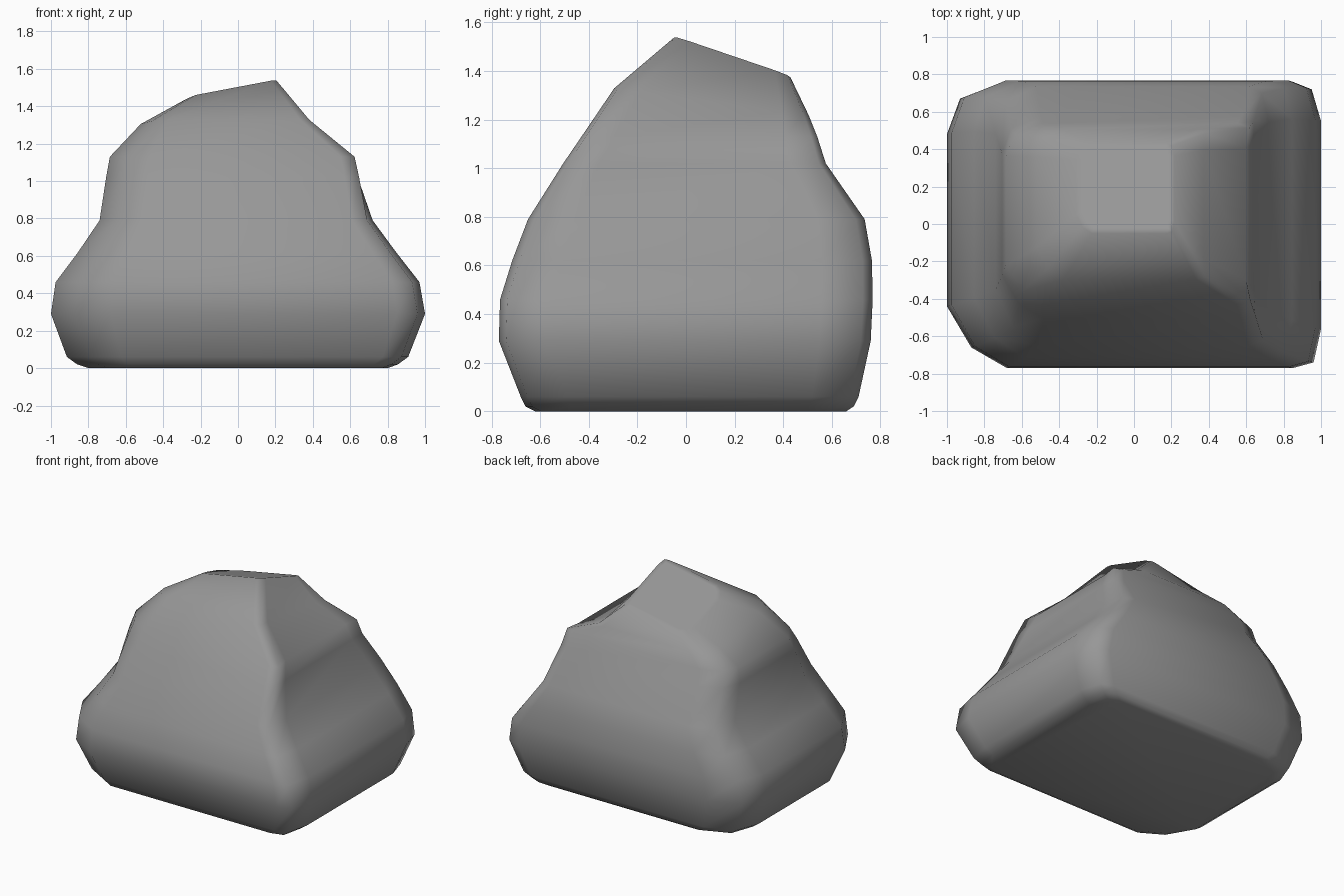
import bpy, bmesh

if "Cube" in bpy.data.objects:
    bpy.data.objects.remove(bpy.data.objects["Cube"])

# Cross-sections of the boulder: height, left, right, front, back
LEVELS = [
    (0.005, -0.80, 0.80, -0.62, 0.66),
    (0.02, -0.86, 0.855, -0.66, 0.69),
    (0.06, -0.915, 0.91, -0.68, 0.71),
    (0.29, -1.00, 1.00, -0.77, 0.76),
    (0.46, -0.975, 0.97, -0.765, 0.768),
    (0.62, -0.855, 0.845, -0.715, 0.765),
    (0.79, -0.74, 0.72, -0.65, 0.735),
    (1.02, -0.705, 0.675, -0.505, 0.575),
    (1.13, -0.685, 0.65, -0.43, 0.54),
    (1.33, -0.52, 0.40, -0.295, 0.505),
    (1.45, -0.31, 0.215, -0.05, 0.43),
]
# Corner cuts, anticlockwise from front left: along x, along y, middle x, middle y
CUTS = [(0.32, 0.33, 0.13, 0.11), (0.15, 0.21, 0.04, 0.03),
        (0.15, 0.21, 0.05, 0.04), (0.30, 0.28, 0.07, 0.09)]


def ring_points(index, level):
    z, left, right, front, back = level
    sx, sy = (right - left) / 2, (back - front) / 1.53
    # The right face is a little flatter than its corner ridges
    face_right = right
    if 0.8 < z < 1.4:
        face_right = right - 0.25 * max(0, right - (0.97 - 0.78 * (z - 0.46)))
    points = []
    corners = [(left, front, 1, 1, left), (right, front, -1, 1, face_right),
               (right, back, -1, -1, face_right), (left, back, 1, -1, left)]
    for i, ((x, y, dx, dy, fx), (cx, cy, mx, my)) in enumerate(zip(corners, CUTS)):
        trio = [(fx, y + dy * cy * sy),
                (x + dx * mx * sx, y + dy * my * sy),
                (x + dx * cx * sx, y)]
        points += trio if i % 2 == 0 else trio[::-1]

    # The crown leans down to the back and left
    def height(x, y):
        if index == len(LEVELS) - 1:
            return 1.452 + 0.19 * (x + 0.27) - 0.34 * (y + 0.05)
        if index == len(LEVELS) - 2:
            return z - 0.14 * (y + 0.3)
        return z
    return [(x, y, height(x, y)) for x, y in points]


# Boulder: rings joined into one closed skin
bm = bmesh.new()
rings = [[bm.verts.new(p) for p in ring_points(i, lv)] for i, lv in enumerate(LEVELS)]
for low, high in zip(rings, rings[1:]):
    n = len(low)
    for i in range(n):
        j = (i + 1) % n
        bm.faces.new((low[i], low[j], high[j], high[i]))
# Flat underside and sloping top, with a narrow rim to soften the crown
for v in rings[0]:
    v.co.z = 0.0
bm.faces.new(rings[0][::-1])
top = bm.faces.new(rings[-1])
bmesh.ops.recalc_face_normals(bm, faces=bm.faces)
bmesh.ops.inset_region(bm, faces=[top], thickness=0.03, depth=0.0)
for f in bm.faces:
    f.smooth = True

mesh = bpy.data.meshes.new("boulder")
bm.to_mesh(mesh)
bm.free()
boulder = bpy.data.objects.new("boulder", mesh)
bpy.context.collection.objects.link(boulder)

# Dark grey stone
stone = bpy.data.materials.new("stone")
stone.diffuse_color = (0.31, 0.31, 0.31, 1)
stone.use_nodes = True
stone.node_tree.nodes["Principled BSDF"].inputs["Base Color"].default_value = stone.diffuse_color
mesh.materials.append(stone)
